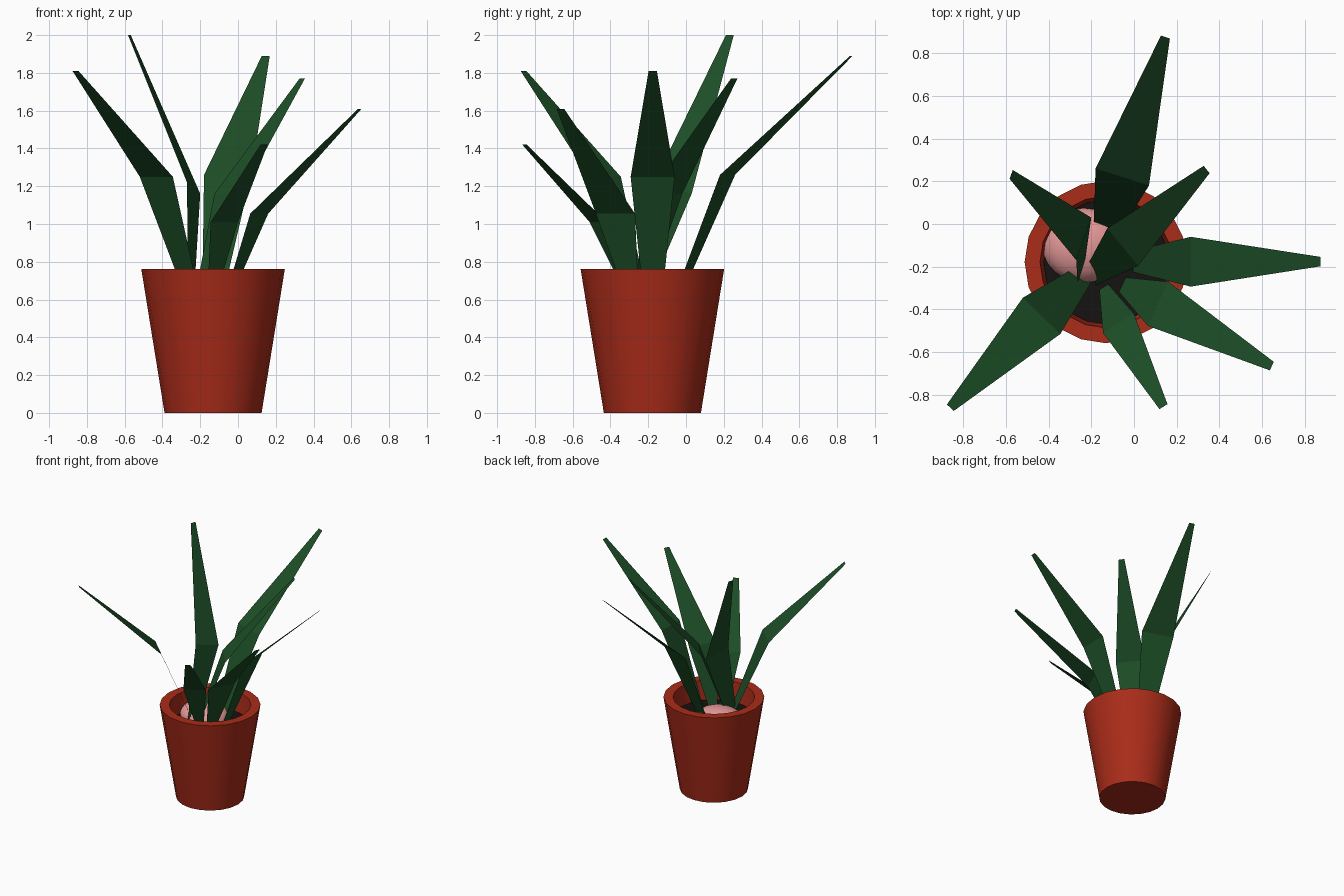
import bpy, bmesh, math
from mathutils import Vector

if "Cube" in bpy.data.objects:
    bpy.data.objects.remove(bpy.data.objects["Cube"])

CX, CY, SIDES = -0.132, -0.178, 20


def material(name, rgb):
    m = bpy.data.materials.new(name)
    m.diffuse_color = (*rgb, 1)
    m.use_nodes = True
    m.node_tree.nodes["Principled BSDF"].inputs["Base Color"].default_value = m.diffuse_color
    return m


RED = material("terracotta", (0.40, 0.025, 0.01))
GREEN = material("leaf_green", (0.012, 0.075, 0.02))
SOIL = material("dark_soil", (0.008, 0.006, 0.006))
PINK = material("pink_stone", (0.80, 0.32, 0.32))


def finish(name, bm, mat, smooth=False):
    me = bpy.data.meshes.new(name)
    bm.to_mesh(me)
    bm.free()
    ob = bpy.data.objects.new(name, me)
    bpy.context.collection.objects.link(ob)
    me.materials.append(mat)
    if smooth:
        bpy.ops.object.select_all(action='DESELECT')
        bpy.context.view_layer.objects.active = ob
        ob.select_set(True)
        bpy.ops.object.shade_smooth_by_angle(angle=math.radians(35))
    return ob


def lathe(name, profile, mat):
    """Revolve (radius, z) points around the pot axis, capping both ends."""
    bm = bmesh.new()
    rings = []
    for r, z in profile:
        rings.append([bm.verts.new((CX + r * math.cos(math.tau * i / SIDES),
                                    CY + r * math.sin(math.tau * i / SIDES), z))
                      for i in range(SIDES)])
    for a, b in zip(rings, rings[1:]):
        for i in range(SIDES):
            j = (i + 1) % SIDES
            bm.faces.new((a[i], a[j], b[j], b[i]))
    bm.faces.new(rings[0][::-1])
    bm.faces.new(rings[-1])
    return finish(name, bm, mat, True)


# Tapered pot with a thick rim, and the soil inside
lathe("pot", [(0.257, 0), (0.38, 0.762), (0.308, 0.762), (0.29, 0.58)], RED)
lathe("soil", [(0.285, 0.585), (0.291, 0.605)], SOIL)

# Rounded stone lying on the soil
bm = bmesh.new()
bmesh.ops.create_uvsphere(bm, u_segments=24, v_segments=12, radius=1)
bmesh.ops.scale(bm, vec=(0.195, 0.175, 0.11), verts=bm.verts)
bmesh.ops.translate(bm, vec=(-0.235, -0.10, 0.62), verts=bm.verts)
finish("stone", bm, PINK, True)

# Leaves: tip centre, two widest points, centre where it passes the rim height
LEAVES = [
    ((0.147, 0.875, 1.89), (-0.18, 0.26, 1.26), (0.07, 0.18, 1.26), (-0.117, 0.015)),
    ((0.34, 0.255, 1.77), (-0.125, -0.02, 1.16), (0.02, -0.195, 1.16), (-0.16, -0.21)),
    ((0.873, -0.176, 1.81), (0.265, -0.06, 1.25), (0.265, -0.293, 1.25), (0.06, -0.176)),
    ((0.645, -0.665, 1.61), (0.16, -0.27, 1.055), (0.065, -0.477, 1.055), (0.003, -0.315)),
    ((0.138, -0.855, 1.42), (0.0, -0.42, 1.01), (-0.145, -0.51, 1.01), (-0.115, -0.36)),
    ((-0.575, 0.232, 2.0), (-0.2, 0.03, 1.16), (-0.27, -0.17, 1.22), (-0.245, -0.20)),
    ((-0.86, -0.86, 1.81), (-0.52, -0.345, 1.25), (-0.345, -0.515, 1.25), (-0.285, -0.285)),
]
for n, (tip, a, b, rim) in enumerate(LEAVES, 1):
    tip, a, b = Vector(tip), Vector(a), Vector(b)
    rim = Vector((*rim, 0.76))
    mid, half = (a + b) / 2, (a - b) / 2
    flat = Vector((half.x, half.y, 0)).normalized()
    # continue the lower blade from the rim down into the soil
    t = (mid.z - 0.60) / (mid.z - rim.z)
    base = mid.lerp(rim, t)
    base_half = half.lerp(flat * half.length * 0.56, t)
    bm = bmesh.new()
    rows = [(base, base_half), (mid, half), (tip, flat * 0.022)]
    v = [(bm.verts.new(c + h), bm.verts.new(c - h)) for c, h in rows]
    for lo, hi in zip(v, v[1:]):
        bm.faces.new((lo[0], lo[1], hi[1], hi[0]))
    finish(f"leaf_{n}", bm, GREEN)
